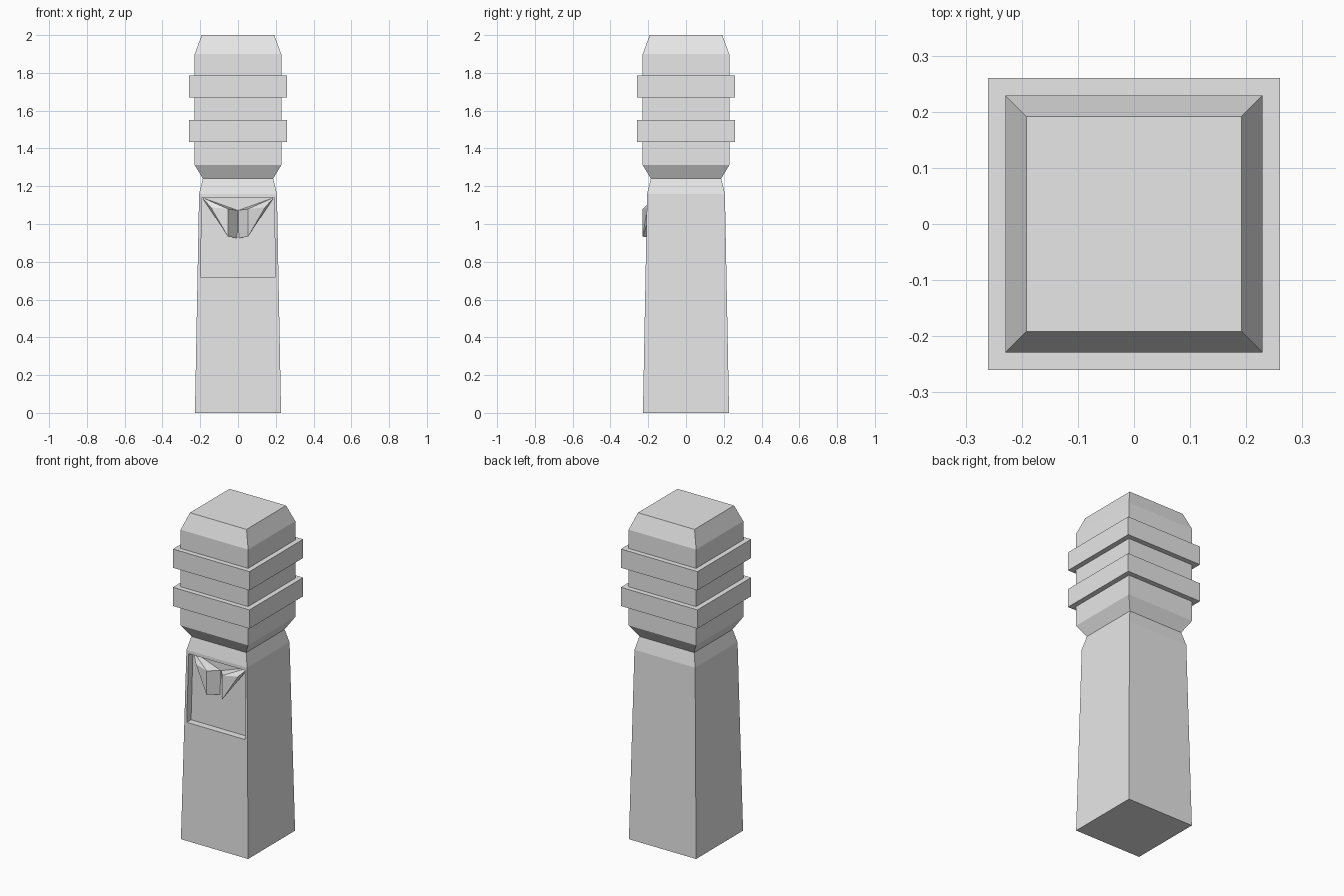
import bpy
import bmesh

default = bpy.data.objects.get("Cube")
if default:
    bpy.data.objects.remove(default)

# Single plain material
grey = bpy.data.materials.new("light_grey")
grey.use_nodes = True
colour = (0.8, 0.8, 0.8, 1)
grey.diffuse_color = colour
grey.node_tree.nodes["Principled BSDF"].inputs["Base Color"].default_value = colour


def add_object(name, bm):
    bmesh.ops.recalc_face_normals(bm, faces=bm.faces)
    mesh = bpy.data.meshes.new(name)
    bm.to_mesh(mesh)
    bm.free()
    mesh.materials.append(grey)
    obj = bpy.data.objects.new(name, mesh)
    bpy.context.collection.objects.link(obj)
    return obj


# Square column: half width and height at every level
BASE, SHOULDER, SHOULDER_Z = 0.228, 0.206, 1.16
HEAD, BAND = 0.229, 0.26
profile = [(BASE, 0), (SHOULDER, SHOULDER_Z), (0.186, 1.24), (HEAD, 1.312)]
for low, high in ((1.435, 1.55), (1.67, 1.785)):
    profile += [(HEAD, low), (BAND, low), (BAND, high), (HEAD, high)]
profile += [(HEAD, 1.9), (0.192, 2)]

bm = bmesh.new()
rings = [[bm.verts.new((sx * w, sy * w, z))
          for sx, sy in ((-1, -1), (1, -1), (1, 1), (-1, 1))]
         for w, z in profile]
front = None
for lower, upper in zip(rings, rings[1:]):
    for i in range(4):
        j = (i + 1) % 4
        face = bm.faces.new((lower[i], lower[j], upper[j], upper[i]))
        front = front or face
bm.faces.new(rings[0][::-1])
bm.faces.new(rings[-1])

# Recessed panel in the front of the shaft
bm.normal_update()
bmesh.ops.inset_individual(bm, faces=[front], thickness=0.01)
middle = front.calc_center_median().z
for v in front.verts:
    half, z = (0.191, 1.14) if v.co.z > middle else (0.198, 0.72)
    y = -(BASE + (SHOULDER - BASE) * z / SHOULDER_Z)
    v.co = (half if v.co.x > 0 else -half, y, z)
bm.normal_update()
bmesh.ops.inset_individual(bm, faces=[front], thickness=0, depth=0)
for v in front.verts:
    v.co.y += 0.042
add_object("column", bm)

# Pair of faceted horns meeting in a notch inside the panel
FLOOR = -0.163
horn = [(0.19, FLOOR, 1.14), (0.143, -0.204, 1.088), (0.053, -0.229, 1.08),
        (0.053, -0.229, 0.933), (0, FLOOR, 1.072), (0, FLOOR, 0.925)]
for side, name in ((1, "left_horn"), (-1, "right_horn")):
    bm = bmesh.new()
    for x, y, z in horn:
        bm.verts.new((side * x, y, z))
    bmesh.ops.convex_hull(bm, input=bm.verts)
    add_object(name, bm)
